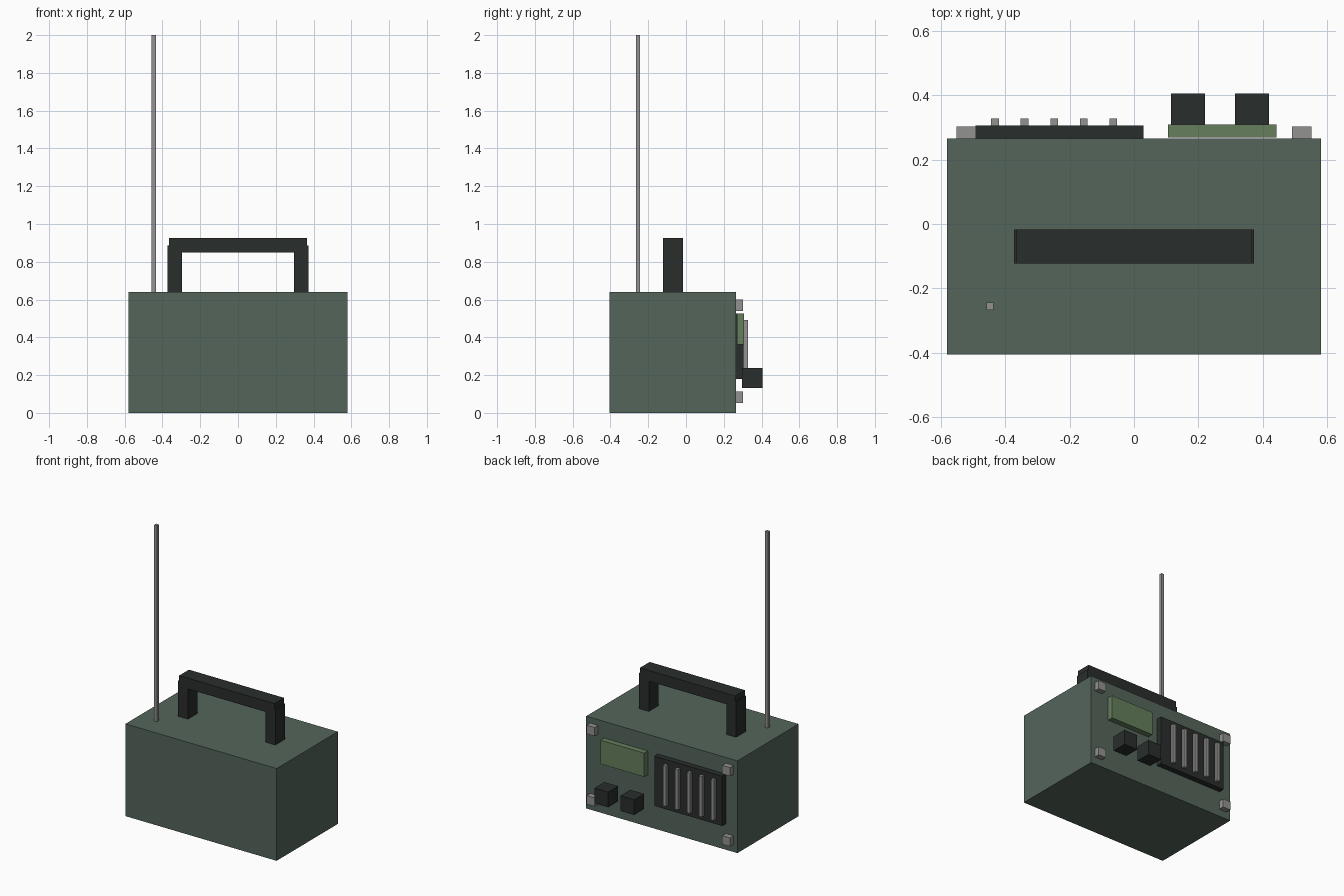
import bpy

if "Cube" in bpy.data.objects:
    bpy.data.objects.remove(bpy.data.objects["Cube"])


def material(name, rgb):
    m = bpy.data.materials.new(name)
    m.diffuse_color = (*rgb, 1)
    m.use_nodes = True
    m.node_tree.nodes["Principled BSDF"].inputs["Base Color"].default_value = m.diffuse_color
    return m


green = material("case_green", (0.09, 0.13, 0.105))
black = material("black_plastic", (0.022, 0.027, 0.025))
glass = material("display_green", (0.13, 0.21, 0.11))
metal = material("grey_metal", (0.29, 0.29, 0.28))


def box(name, x, y, z, mat):
    """Box from (min, max) ranges on each axis."""
    ranges = (x, y, z)
    bpy.ops.mesh.primitive_cube_add(size=1, location=[(a + b) / 2 for a, b in ranges])
    ob = bpy.context.object
    ob.name = name
    ob.scale = [b - a for a, b in ranges]
    bpy.ops.object.transform_apply(location=False, rotation=False, scale=True)
    ob.data.materials.append(mat)
    return ob


def around(c, size):
    return (c - size / 2, c + size / 2)


# Case
BACK = 0.265
box("case", (-0.58, 0.58), (-0.405, BACK), (0, 0.64), green)

# Carrying handle
for side, sx in (("left", -1), ("right", 1)):
    box(f"handle_post_{side}", around(sx * 0.335, 0.075), (-0.123, -0.017), (0.64, 0.887), black)
box("handle_grip", (-0.365, 0.365), (-0.123, -0.017), (0.85, 0.925), black)

# Antenna
box("antenna", around(-0.446, 0.022), around(-0.255, 0.022), (0.64, 2.0), metal)

# Speaker panel with vertical slats
box("speaker_panel", (-0.491, 0.029), (BACK, 0.305), (0.18, 0.525), black)
for i in range(5):
    box(f"speaker_slat_{i + 1}", around(-0.431 + i * 0.0917, 0.024), (0.303, 0.327), (0.212, 0.493), metal)

# Display and knobs
box("display", (0.105, 0.442), (0.269, 0.308), (0.362, 0.527), glass)
for i, x in enumerate((0.167, 0.366)):
    box(f"knob_{i + 1}", around(x, 0.105), (0.297, 0.405), (0.132, 0.238), black)

# Corner screws
for sx in (-1, 1):
    for z in (0.082, 0.57):
        box("corner_screw", around(sx * 0.52, 0.06), (BACK, 0.303), around(z, 0.06), metal)
